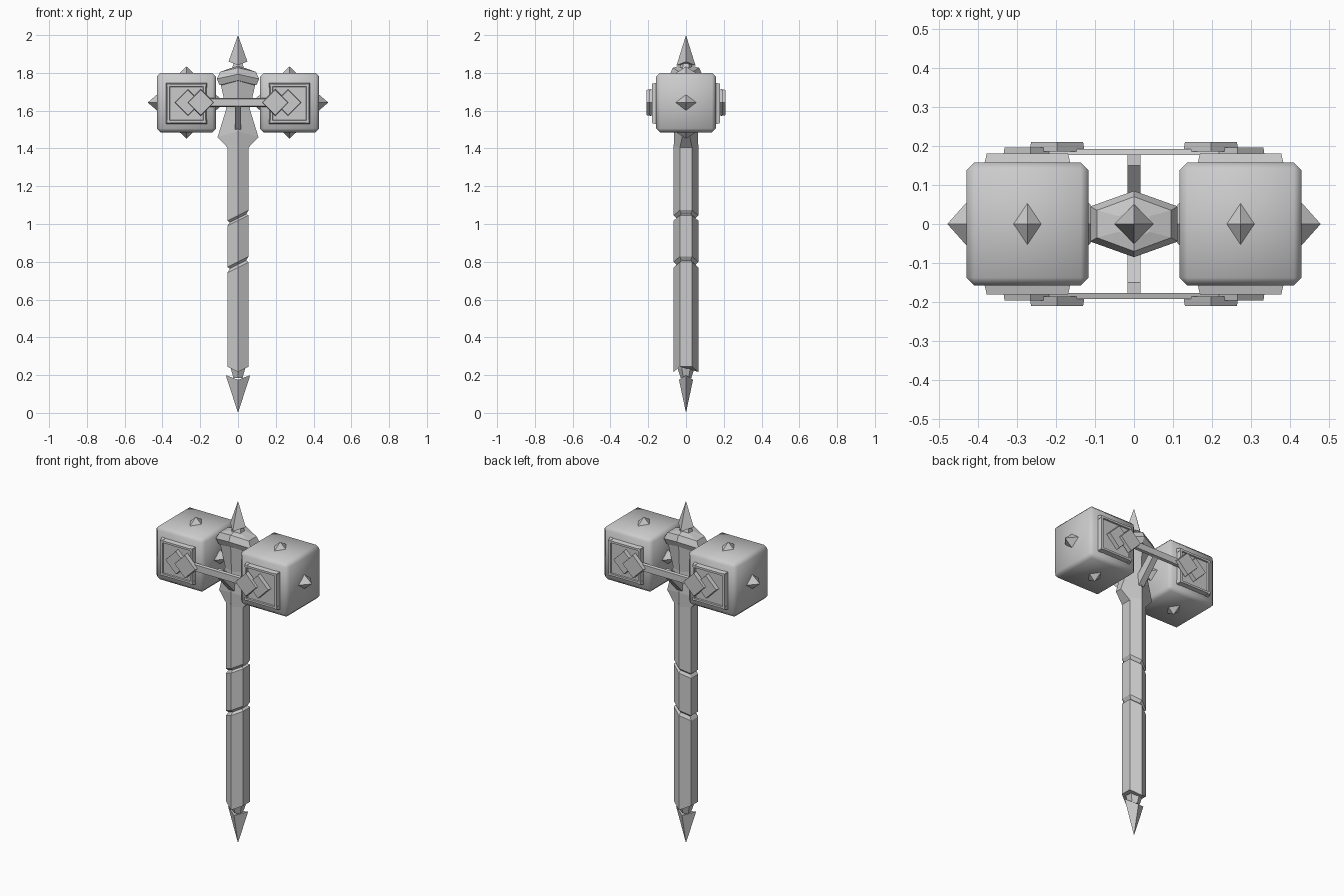
import bpy, bmesh, math
from mathutils import Matrix, Vector

cube = bpy.data.objects.get("Cube")
if cube:
    bpy.data.objects.remove(cube)

steel = bpy.data.materials.new("grey_steel")
steel.use_nodes = True
GREY = (0.6, 0.6, 0.6, 1)
steel.diffuse_color = GREY
steel.node_tree.nodes["Principled BSDF"].inputs["Base Color"].default_value = GREY

HEAD_Z = 1.643
HEAD_X = 0.273


def finish(name, bm, smooth=None):
    bmesh.ops.recalc_face_normals(bm, faces=bm.faces[:])
    mesh = bpy.data.meshes.new(name)
    bm.to_mesh(mesh)
    bm.free()
    mesh.materials.append(steel)
    ob = bpy.data.objects.new(name, mesh)
    bpy.context.scene.collection.objects.link(ob)
    if smooth:
        bpy.ops.object.select_all(action='DESELECT')
        ob.select_set(True)
        bpy.context.view_layer.objects.active = ob
        bpy.ops.object.shade_smooth_by_angle(angle=math.radians(smooth))
    return ob


def loft(name, rings, smooth=None):
    """Join rings of equal point counts and cap both ends."""
    bm = bmesh.new()
    loops = [[bm.verts.new(p) for p in ring] for ring in rings]
    n = len(loops[0])
    for a, b in zip(loops, loops[1:]):
        for i in range(n):
            j = (i + 1) % n
            bm.faces.new((a[i], a[j], b[j], b[i]))
    bm.faces.new(loops[0])
    bm.faces.new(loops[-1])
    return finish(name, bm, smooth)


def hexagon(hx, side_y, tip_y, z, lift=0, slope=0):
    """Six points with tips on the y axis; lift raises the tips, slope tilts along x."""
    pts = [(0, -tip_y, lift), (hx, -side_y, 0), (hx, side_y, 0),
           (0, tip_y, lift), (-hx, side_y, 0), (-hx, -side_y, 0)]
    return [(x, y, z + dz + slope * x) for x, y, dz in pts]


def pole(r, z, slope=0, lift=0):
    return hexagon(r * 0.866, r / 2, r, z, lift, slope)


def diamond_ring(hx, hy, z, dip=0):
    return [(hx, 0, z), (0, hy, z - dip), (-hx, 0, z), (0, -hy, z - dip)]


def spike(name, hx, hy, base_z, dip, tip_z):
    """Four-sided point with a base that dips at front and back."""
    bm = bmesh.new()
    ring = [bm.verts.new(p) for p in diamond_ring(hx, hy, base_z, dip)]
    tip = bm.verts.new((0, 0, tip_z))
    inner = bm.verts.new((0, 0, base_z - dip))
    for i in range(4):
        for end in (tip, inner):
            bm.faces.new((ring[i], ring[(i + 1) % 4], end))
    return finish(name, bm)


def slab(name, centre, half, depth, taper, side, y0, turn=0):
    """Tapered plate facing along y, growing outward from y0."""
    rings = []
    for d, t in ((0, 0), (depth, taper)):
        ring = []
        for sx, sz in ((1, 1), (-1, 1), (-1, -1), (1, -1)):
            p = Matrix.Rotation(turn, 2) @ Vector((sx * (half[0] - t), sz * (half[1] - t)))
            ring.append((centre[0] + p.x, side * (y0 + d), centre[1] + p.y))
        rings.append(ring)
    return loft(name, rings)


# Handle with two slanted grooves
loft("handle", [
    pole(0.065, 0.245, 0, -0.028), pole(0.065, 0.77, 0.5), pole(0.05, 0.785, 0.5),
    pole(0.065, 0.80, 0.5), pole(0.065, 1.018, 0.5), pole(0.05, 1.03, 0.5),
    pole(0.065, 1.045, 0.5), pole(0.065, 1.42)], 25)

# Pommel neck and point
loft("pommel_neck", [pole(0.028, 0.185), pole(0.044, 0.235), pole(0.044, 0.26)])
spike("pommel_point", 0.065, 0.037, 0.2, 0.025, 0.0)

# Head core flaring out of the handle, and its arched cap
loft("head_core", [
    hexagon(0.056, 0.0325, 0.065, 1.405), hexagon(0.108, 0.02, 0.064, 1.46, 0.03),
    hexagon(0.062, 0.03, 0.06, 1.61), hexagon(0.092, 0.035, 0.068, 1.74, 0.02)])
loft("head_cap", [
    hexagon(0.098, 0.036, 0.07, 1.735, 0.025), hexagon(0.112, 0.045, 0.085, 1.768, 0.025),
    hexagon(0.095, 0.035, 0.07, 1.805, 0.022), hexagon(0.04, 0.02, 0.04, 1.825, 0.01)])
loft("crown_neck", [pole(0.038, 1.82), pole(0.022, 1.865)])
spike("crown_point", 0.05, 0.05, 1.86, 0.02, 2.0)

for sx, xname in ((1, "left"), (-1, "right")):
    cx = sx * HEAD_X
    # Chamfered hammer block
    bm = bmesh.new()
    bmesh.ops.create_cube(bm, size=1, matrix=Matrix.Translation((cx, 0, HEAD_Z))
                          @ Matrix.Diagonal((0.313, 0.315, 0.315, 1)))
    bmesh.ops.bevel(bm, geom=bm.edges[:], offset=0.02, segments=1, affect='EDGES')
    finish(f"{xname}_hammer_block", bm, 60)

    # Studs on the top, bottom, outer and inner faces
    for sname, angle, wide, length in (("top", 0, 0.037, 0.034), ("bottom", 180, 0.037, 0.034),
                                       ("outer", 90, 0.042, 0.048), ("inner", -90, 0.042, 0.048)):
        stud = spike(f"{xname}_{sname}_stud", wide, 0.055, 0.156, 0, 0.157 + length)
        stud.matrix_world = (Matrix.Translation((cx, 0, HEAD_Z))
                             @ Matrix.Rotation(math.radians(sx * angle), 4, 'Y'))

    for sy, yname in ((-1, "front"), (1, "back")):
        tag = f"{xname}_{yname}"
        # Recessed plate inside a four-strip frame
        slab(f"{tag}_plate", (cx, HEAD_Z - 0.005), (0.1, 0.1), 0.018, 0, sy, 0.155)
        for k in (-1, 1):
            slab(f"{tag}_frame_bar", (cx, HEAD_Z - 0.005 + k * 0.096),
                 (0.11, 0.012), 0.026, 0.006, sy, 0.155)
            slab(f"{tag}_frame_post", (cx + k * 0.096, HEAD_Z - 0.005),
                 (0.012, 0.11), 0.026, 0.006, sy, 0.155)
        # Two overlapping diamond plates
        slab(f"{tag}_outer_diamond", (sx * 0.265, HEAD_Z), (0.05, 0.05), 0.028, 0.003,
             sy, 0.168, math.pi / 4)
        slab(f"{tag}_inner_diamond", (sx * 0.197, HEAD_Z), (0.05, 0.05), 0.024, 0.003,
             sy, 0.186, math.pi / 4)

for sy, yname in ((-1, "front"), (1, "back")):
    # Tie bar across the blocks
    slab(f"{yname}_tie_bar", (0, HEAD_Z), (0.225, 0.023), 0.015, 0.004, sy, 0.177)
    # Diagonal brace from the core up to the tie bar
    profile = ((0.04, 1.5), (0.06, 1.5), (0.18, 1.625), (0.18, 1.66), (0.15, 1.66), (0.04, 1.56))
    loft(f"{yname}_brace", [[(x, sy * y, z) for y, z in profile] for x in (-0.017, 0.017)])
